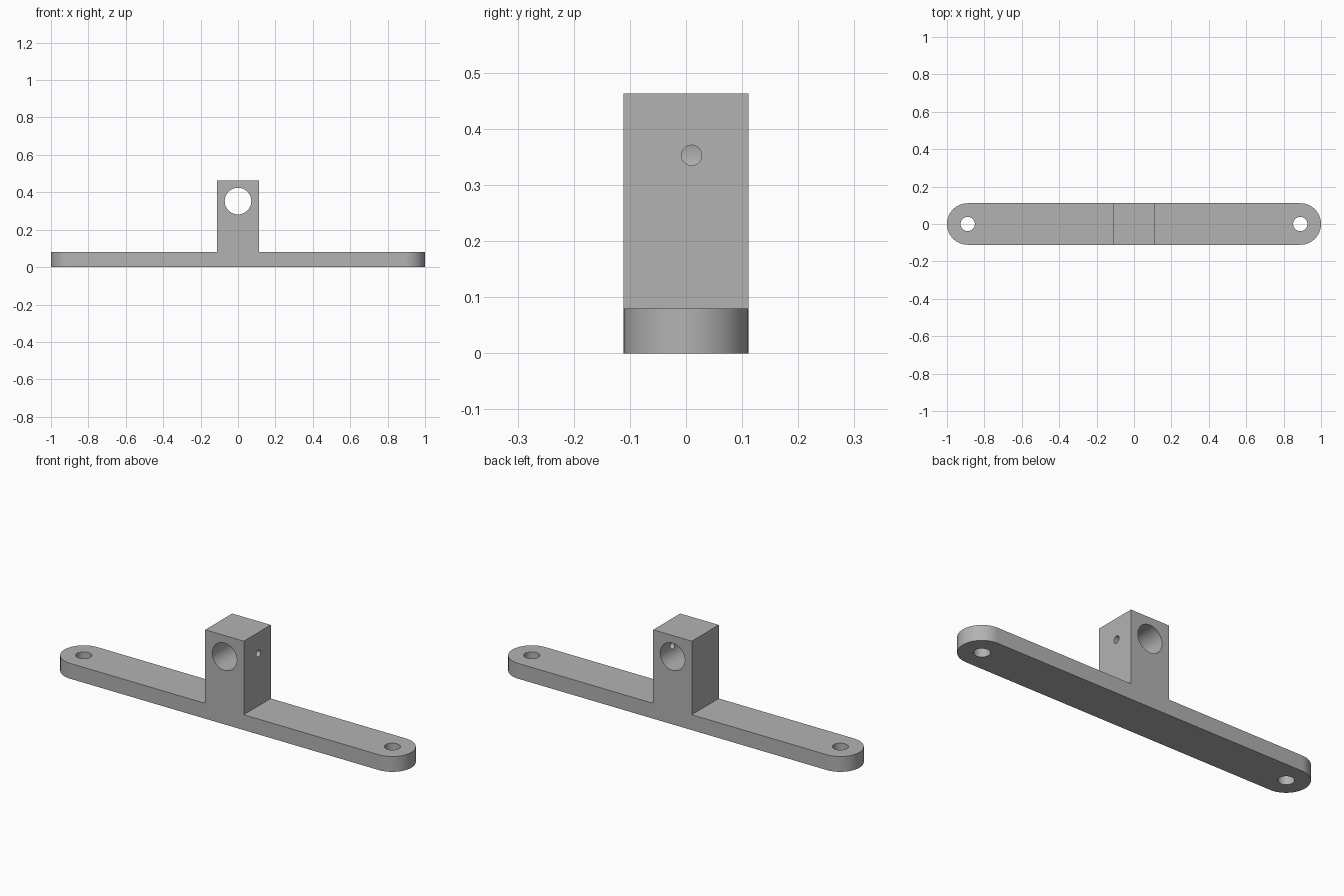
import bpy
import bmesh
from math import pi, sin, cos
from mathutils import Matrix

cube = bpy.data.objects.get("Cube")
if cube:
    bpy.data.objects.remove(cube, do_unlink=True)

R = 0.111           # half width of bar and post
END = 1 - R         # centre of each rounded end
BAR_H = 0.08
TOP = 0.463
BORE_Z = 0.353

grey = bpy.data.materials.new("plain grey")
grey.use_nodes = True
grey.diffuse_color = (0.45, 0.45, 0.45, 1)
grey.node_tree.nodes["Principled BSDF"].inputs["Base Color"].default_value = grey.diffuse_color


def prism(name, outline, height):
    """Extrude a counter-clockwise outline upward from z = 0."""
    bm = bmesh.new()
    face = bm.faces.new([bm.verts.new((x, y, 0)) for x, y in outline])
    result = bmesh.ops.extrude_face_region(bm, geom=[face])
    verts = [v for v in result["geom"] if isinstance(v, bmesh.types.BMVert)]
    bmesh.ops.translate(bm, verts=verts, vec=(0, 0, height))
    bmesh.ops.recalc_face_normals(bm, faces=bm.faces)
    mesh = bpy.data.meshes.new(name)
    bm.to_mesh(mesh)
    bm.free()
    mesh.materials.append(grey)
    obj = bpy.data.objects.new(name, mesh)
    bpy.context.collection.objects.link(obj)
    return obj


def arc(cx, radius, start, sweep, steps):
    return [(cx + radius * cos(start + sweep * i / steps),
             radius * sin(start + sweep * i / steps)) for i in range(steps + 1)]


def drill(name, radius, length, matrix):
    """Round cutter along its local z axis, starting at its origin."""
    obj = prism(name, arc(0, radius, 0, 2 * pi, 48)[:-1], length)
    obj.data.transform(matrix)
    obj.hide_render = True
    return obj


def combine(target, tool, operation):
    mod = target.modifiers.new(tool.name, 'BOOLEAN')
    mod.operation = operation
    mod.solver = 'EXACT'
    mod.object = tool
    bpy.context.view_layer.objects.active = target
    bpy.ops.object.modifier_apply(modifier=mod.name)
    bpy.data.objects.remove(tool, do_unlink=True)


# Round-ended mounting bar with the square post joined to its middle
bracket = prism("mounting_bracket",
                arc(END, R, -pi / 2, pi, 32) + arc(-END, R, pi / 2, pi, 32), BAR_H)
post = prism("post", [(-R, -R), (R, -R), (R, R), (-R, R)], TOP)
combine(bracket, post, 'UNION')

# Screw holes through both ends
for side in (-1, 1):
    hole = drill("screw_hole", 0.038, 0.3, Matrix.Translation((side * END, 0, -0.1)))
    combine(bracket, hole, 'DIFFERENCE')

# Rod bore from front to back
bore = drill("rod_bore", 0.071, 0.6,
             Matrix.Translation((0, 0.3, BORE_Z)) @ Matrix.Rotation(pi / 2, 4, 'X'))
combine(bracket, bore, 'DIFFERENCE')

# Set-screw hole from the left face into the bore
set_screw = drill("set_screw_hole", 0.018, 0.3,
                  Matrix.Translation((0, 0.01, BORE_Z)) @ Matrix.Rotation(pi / 2, 4, 'Y'))
combine(bracket, set_screw, 'DIFFERENCE')

# Smooth round walls, crisp edges
bpy.ops.object.select_all(action='DESELECT')
bracket.select_set(True)
bpy.context.view_layer.objects.active = bracket
bpy.ops.object.shade_smooth_by_angle(angle=pi / 6)
